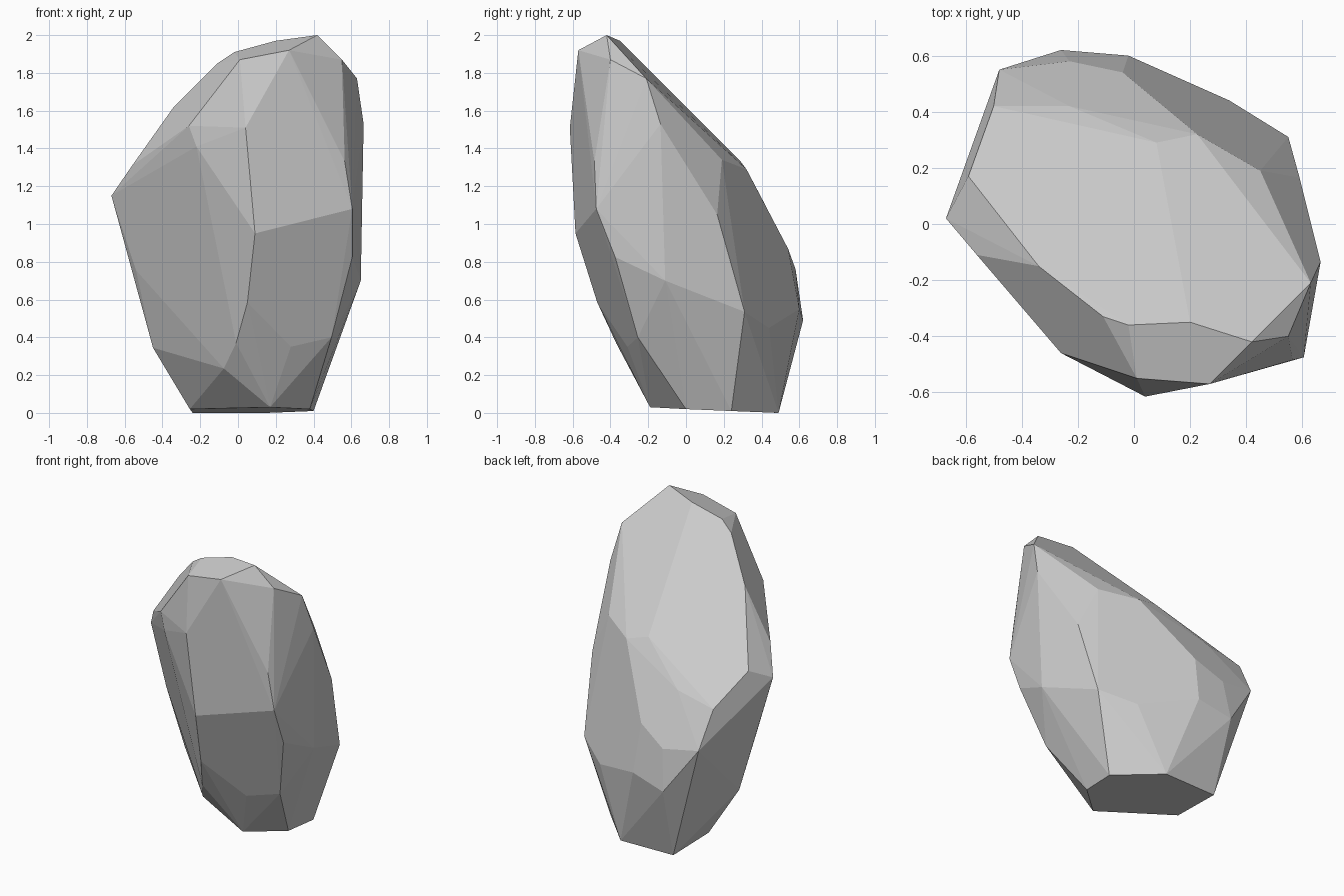
import bpy
import bmesh
import math

# Chiselled corners of the boulder, in rings from crest to foot
crest = [(.42, -.42, 2), (.27, -.57, 1.92), (.01, -.55, 1.87), (-.02, -.36, 1.91),
         (-.11, -.33, 1.85), (.2, -.35, 1.97), (.55, -.4, 1.87), (.63, -.21, 1.77)]
shoulder = [(-.34, -.15, 1.62), (-.56, -.11, 1.31), (-.67, .02, 1.15), (-.59, .17, 1.23),
            (-.26, -.46, 1.52), (-.22, -.48, 1.41), (.04, -.615, 1.51), (.665, -.135, 1.53),
            (.565, -.485, 1.33), (.45, .19, 1.34), (.225, .32, 1.29), (.08, .29, 1.33),
            (-.23, .42, 1.1), (-.5, .42, 1.04)]
waist = [(.09, -.585, .95), (.605, -.475, 1.08), (.605, -.375, .825), (.65, -.11, .7),
         (.59, .165, 1.05), (-.54, 0, .755), (-.04, .54, .87), (-.48, .55, .8),
         (.05, -.47, .585), (.55, .31, .535), (-.23, .58, .76), (-.26, .62, .49),
         (-.02, .6, .55), (.34, .44, .45)]
foot = [(-.01, -.37, .37), (.28, -.31, .35), (.495, -.255, .4), (-.45, .07, .345),
        (.17, -.19, .03), (-.255, .12, .02), (.38, 0, .02), (.4, .24, .01),
        (.15, .49, 0), (-.24, .48, 0), (-.075, -.27, .235)]

# Wrap the corners in a convex skin and merge nearly flat facets
bm = bmesh.new()
for p in crest + shoulder + waist + foot:
    bm.verts.new(p)
hull = bmesh.ops.convex_hull(bm, input=bm.verts[:])
loose = {g for g in hull["geom_interior"] + hull["geom_unused"]
         if isinstance(g, bmesh.types.BMVert)}
bmesh.ops.delete(bm, geom=list(loose), context='VERTS')
bmesh.ops.dissolve_limit(bm, angle_limit=math.radians(4),
                         verts=bm.verts[:], edges=bm.edges[:])
bmesh.ops.recalc_face_normals(bm, faces=bm.faces[:])

mesh = bpy.data.meshes.new("boulder")
bm.to_mesh(mesh)
bm.free()
boulder = bpy.data.objects.new("boulder", mesh)
bpy.context.collection.objects.link(boulder)
